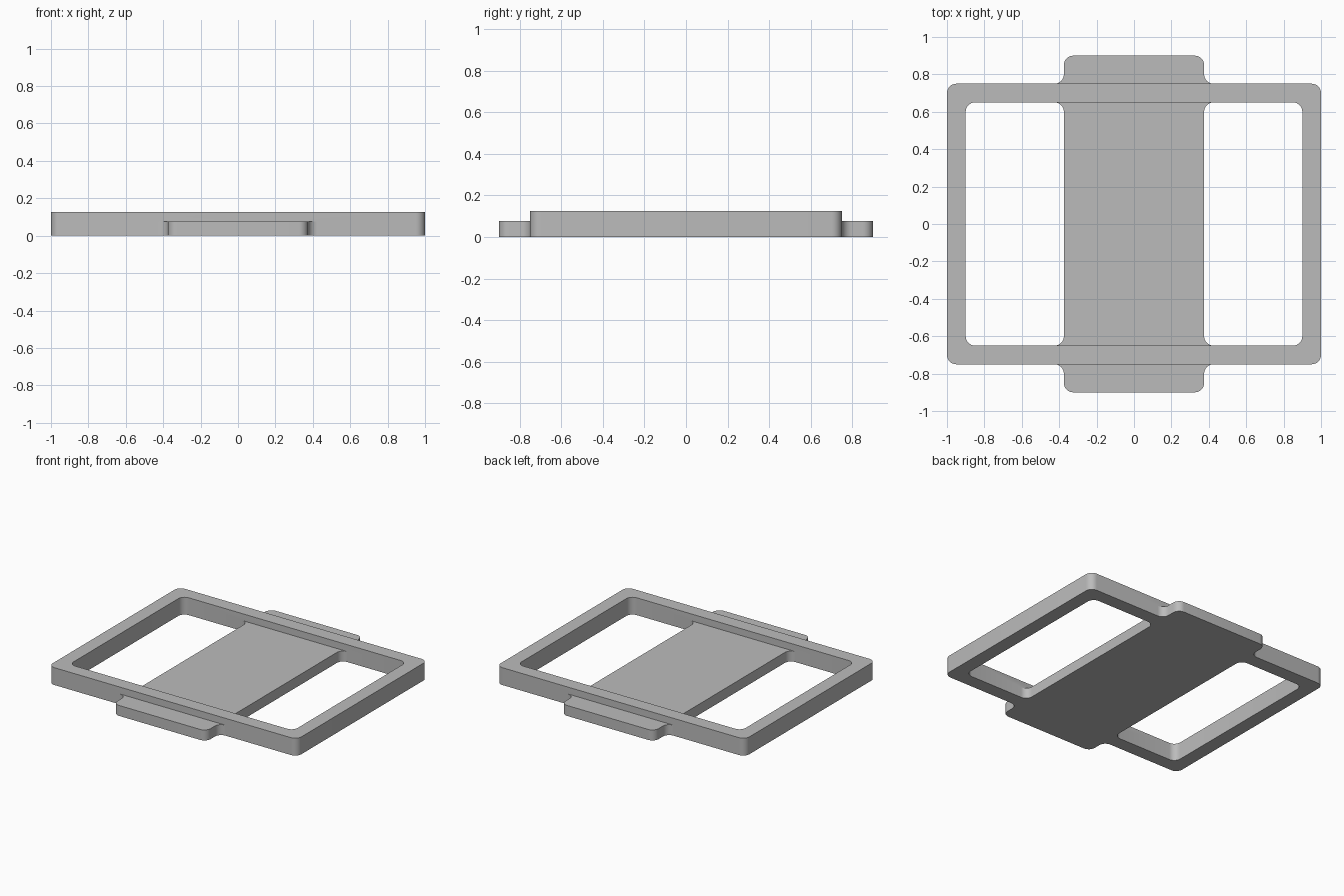
import bpy, bmesh, math
from mathutils import Vector

if "Cube" in bpy.data.objects:
    bpy.data.objects.remove(bpy.data.objects["Cube"])

FRAME_H, PLATE_H, R, SEG = 0.126, 0.076, 0.05, 8

grey = bpy.data.materials.new("light_grey")
grey.diffuse_color = (0.5, 0.5, 0.5, 1)
grey.use_nodes = True
grey.node_tree.nodes["Principled BSDF"].inputs["Base Color"].default_value = grey.diffuse_color


def rounded(corners):
    """Outline from (x, y, radius) corners; works for convex and concave ones."""
    pts = []
    n = len(corners)
    for i, (x, y, r) in enumerate(corners):
        p = Vector((x, y))
        if r == 0:
            pts.append(p)
            continue
        a = (Vector(corners[i - 1][:2]) - p).normalized()
        b = (Vector(corners[(i + 1) % n][:2]) - p).normalized()
        c = p + (a + b) * r  # all corners are square
        for k in range(SEG + 1):
            t = k / SEG * math.pi / 2
            pts.append(c - b * r * math.cos(t) - a * r * math.sin(t))
    return pts


def rectangle(hx, hy):
    return rounded([(hx, hy, R), (-hx, hy, R), (-hx, -hy, R), (hx, -hy, R)])


def new_object(name, bm):
    bmesh.ops.remove_doubles(bm, verts=bm.verts, dist=1e-5)
    bmesh.ops.recalc_face_normals(bm, faces=bm.faces)
    mesh = bpy.data.meshes.new(name)
    bm.to_mesh(mesh)
    bm.free()
    mesh.materials.append(grey)
    obj = bpy.data.objects.new(name, mesh)
    bpy.context.collection.objects.link(obj)
    return obj


# Raised rectangular rim
bm = bmesh.new()
loops = [[bm.verts.new((p.x, p.y, z)) for p in rectangle(hx, hy)]
         for hx, hy, z in ((1, 0.75, 0), (1, 0.75, FRAME_H),
                           (0.9, 0.65, FRAME_H), (0.9, 0.65, 0))]
count = len(loops[0])
for j in range(4):
    lo, hi = loops[j], loops[(j + 1) % 4]
    for i in range(count):
        k = (i + 1) % count
        bm.faces.new((lo[i], lo[k], hi[k], hi[i]))
frame = new_object("frame", bm)

# Thin centre plate with end tabs, flaring with fillets where it meets the rim
quarter = [(0.375, 0.65, R), (0.375 + R, 0.65, 0), (0.375 + R, 0.75, 0),
           (0.375, 0.75, R), (0.375, 0.9, R)]
right = [(x, -y, r) for x, y, r in reversed(quarter)] + quarter
left = [(-x, y, r) for x, y, r in reversed(right)]
bm = bmesh.new()
base = bm.faces.new([bm.verts.new((p.x, p.y, 0)) for p in rounded(right + left)])
top = bmesh.ops.extrude_face_region(bm, geom=[base], use_keep_orig=True)
bmesh.ops.translate(bm, vec=(0, 0, PLATE_H),
                    verts=[v for v in top["geom"] if isinstance(v, bmesh.types.BMVert)])
plate = new_object("centre_plate", bm)

# Merge both into one solid
mod = frame.modifiers.new("join_plate", 'BOOLEAN')
mod.operation = 'UNION'
mod.solver = 'EXACT'
mod.object = plate
bpy.context.view_layer.objects.active = frame
frame.select_set(True)
bpy.ops.object.modifier_apply(modifier=mod.name)
bpy.data.objects.remove(plate)
frame.name = "frame_with_plate"
bpy.ops.object.shade_smooth_by_angle()
